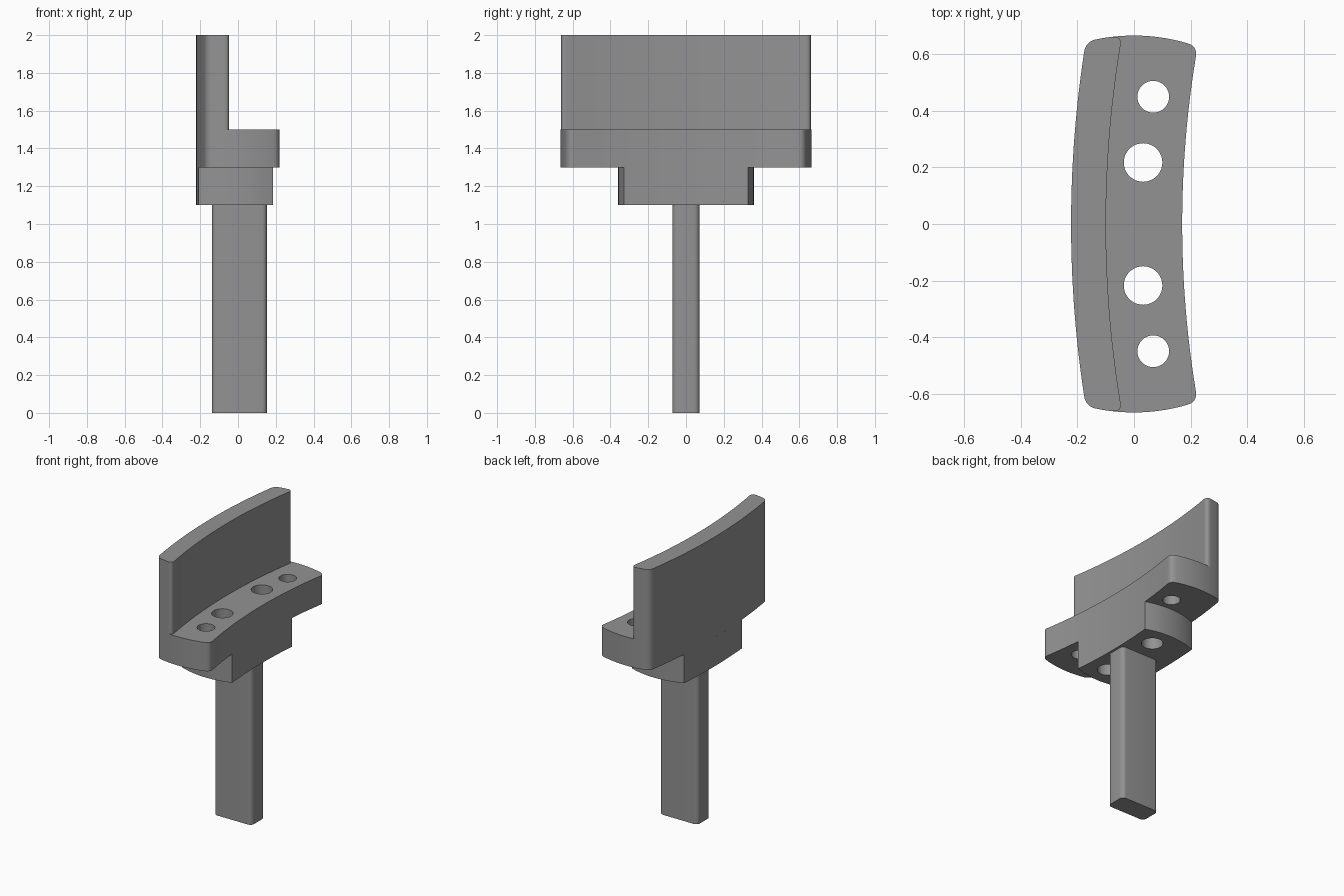
import bpy, bmesh, math
from mathutils import Vector

if "Cube" in bpy.data.objects:
    bpy.data.objects.remove(bpy.data.objects["Cube"])

ARC_X = 3.8  # common centre of the long curved sides

grey = bpy.data.materials.new("mid grey")
grey.diffuse_color = (0.29, 0.29, 0.29, 1)
grey.use_nodes = True
grey.node_tree.nodes["Principled BSDF"].inputs["Base Color"].default_value = grey.diffuse_color


def side_x(x0, y):
    """Long side that crosses y = 0 at x0 and bends towards +x."""
    return ARC_X - math.sqrt((ARC_X - x0) ** 2 - y * y)


def end_y(end, x):
    """Bulging short end: end = (tip y, radius)."""
    tip, r = end
    return tip - r + math.sqrt(r * r - x * x)


def round_corner(a, c, b, n=8):
    """Smooth curve from a to b that turns at corner c."""
    return [a * (1 - t) ** 2 + c * 2 * t * (1 - t) + b * t * t
            for t in (i / n for i in range(n + 1))]


def curved_outline(xl, xr, end, rl, rr):
    """Curved bar outline; rl and rr are the left and right corner sizes."""
    def corner(x0):
        y = end[0]
        for _ in range(20):
            y = end_y(end, side_x(x0, y))
        return Vector((side_x(x0, y), y))
    cl, cr = corner(xl), corner(xr)

    def side(x0, y):
        return Vector((side_x(x0, y), y))

    def tip(x):
        return Vector((x, end_y(end, x)))
    n = 24
    yr, yl = cr.y - rr, cl.y - rl
    right = [side(xr, yr * (2 * i / n - 1)) for i in range(n + 1)]
    left = [side(xl, yl * (1 - 2 * i / n)) for i in range(n + 1)]
    x1, x2 = cr.x - rr, cl.x + rl
    top = [tip(x1 + (x2 - x1) * i / 12) for i in range(13)]
    ca = round_corner(right[-1], cr, top[0]) if rr else []
    cb = round_corner(top[-1], cl, left[0]) if rl else []
    cap = ca + top + cb
    bottom = [Vector((p.x, -p.y)) for p in reversed(cap)]
    return right + cap + left + bottom


def extrude(name, pts, z0, z1):
    """Solid prism from an outline."""
    clean = []
    for p in pts:
        if not clean or (p - clean[-1]).length > 1e-4:
            clean.append(p)
    if (clean[0] - clean[-1]).length < 1e-4:
        clean.pop()
    bm = bmesh.new()
    f = bm.faces.new([bm.verts.new((p.x, p.y, z0)) for p in clean])
    up = bmesh.ops.extrude_face_region(bm, geom=[f])["geom"]
    bmesh.ops.translate(bm, vec=(0, 0, z1 - z0),
                        verts=[v for v in up if isinstance(v, bmesh.types.BMVert)])
    bmesh.ops.recalc_face_normals(bm, faces=bm.faces)
    me = bpy.data.meshes.new(name)
    bm.to_mesh(me)
    bm.free()
    ob = bpy.data.objects.new(name, me)
    bpy.context.collection.objects.link(ob)
    me.materials.append(grey)
    return ob


def smooth(ob):
    bpy.ops.object.select_all(action='DESELECT')
    ob.select_set(True)
    bpy.context.view_layer.objects.active = ob
    bpy.ops.object.shade_smooth_by_angle(angle=math.radians(30))


# Main parts
base = extrude("base_plate", curved_outline(-0.222, 0.17, (0.665, 0.665), 0.035, 0.035), 1.3, 1.5)
wall = extrude("upright_wall", curved_outline(-0.222, -0.099, (0.665, 0.665), 0.035, 0.035), 1.5, 2.0)
block = extrude("lower_block", curved_outline(-0.222, 0.17, (0.36, 0.55), 0, 0), 1.1, 1.3)

# Stem with rounded corners
x0, x1, hy, r = -0.138, 0.154, 0.072, 0.028
stem_pts = []
for cx, cy, a0 in ((x1 - r, hy - r, 0), (x0 + r, hy - r, 90),
                   (x0 + r, r - hy, 180), (x1 - r, r - hy, 270)):
    for i in range(9):
        a = math.radians(a0 + i * 11.25)
        stem_pts.append(Vector((cx + r * math.cos(a), cy + r * math.sin(a))))
stem = extrude("stem", stem_pts, 0, 1.1)

# Through holes: large pair through plate and block, small pair through the plate
for s in (-1, 1):
    for label, x, y, rad, targets in (("large", 0.032, 0.217, 0.068, (base, block)),
                                      ("small", 0.068, 0.449, 0.056, (base,))):
        ring = [Vector((x + rad * math.cos(k * math.pi / 24),
                        s * y + rad * math.sin(k * math.pi / 24))) for k in range(48)]
        cutter = extrude(label + "_hole_cutter", ring, 1.0, 1.6)
        cutter.hide_render = True
        cutter.hide_set(True)
        for ob in targets:
            m = ob.modifiers.new("hole", 'BOOLEAN')
            m.operation, m.solver, m.object = 'DIFFERENCE', 'EXACT', cutter

for ob in (base, wall, block, stem):
    smooth(ob)
